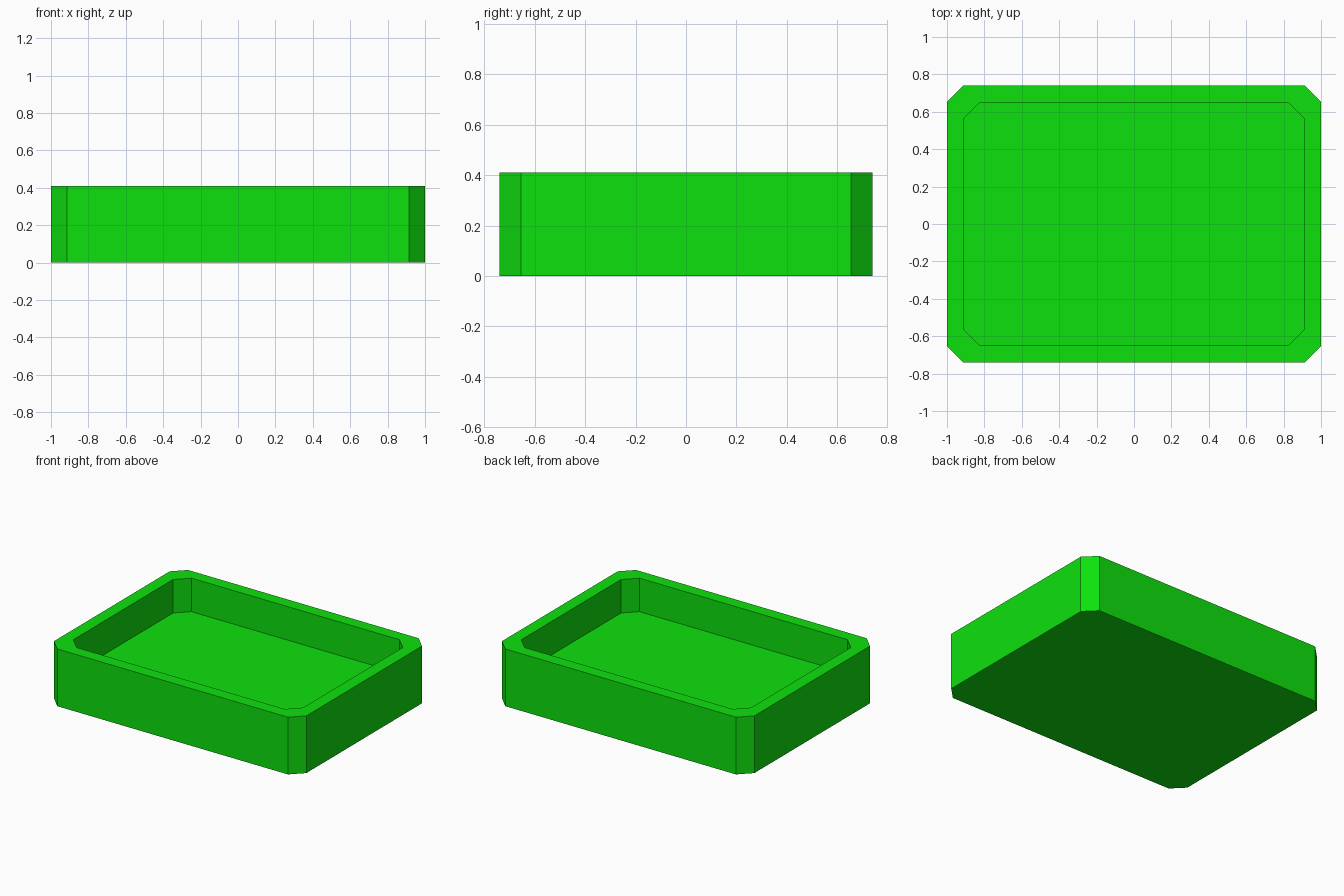
import bpy
import bmesh

cube = bpy.data.objects.get("Cube")
if cube:
    bpy.data.objects.remove(cube, do_unlink=True)

HEIGHT, FLOOR = 0.41, 0.17
HALF_X, HALF_Y = 1.0, 0.74
WALL, CHAMFER = 0.09, 0.086

green = bpy.data.materials.new("bright_green")
green.use_nodes = True
colour = (0.004, 0.75, 0.004, 1)
green.diffuse_color = colour
green.node_tree.nodes["Principled BSDF"].inputs["Base Color"].default_value = colour


def ring(bm, inset, z):
    """Rectangle with cut corners, counter-clockwise."""
    x, y, c = HALF_X - inset, HALF_Y - inset, CHAMFER
    points = [(x, y - c), (x - c, y), (c - x, y), (-x, y - c),
              (-x, c - y), (c - x, -y), (x - c, -y), (x, c - y)]
    return [bm.verts.new((px, py, z)) for px, py in points]


# Tray: outer wall, rim, inner wall, then floor and underside
bm = bmesh.new()
rings = [ring(bm, 0, 0), ring(bm, 0, HEIGHT),
         ring(bm, WALL, HEIGHT), ring(bm, WALL, FLOOR)]
for low, high in zip(rings, rings[1:]):
    for i in range(len(low)):
        j = (i + 1) % len(low)
        bm.faces.new((low[i], low[j], high[j], high[i]))
bm.faces.new(reversed(rings[0]))
bm.faces.new(rings[-1])

mesh = bpy.data.meshes.new("tray")
bm.to_mesh(mesh)
bm.free()
mesh.materials.append(green)
tray = bpy.data.objects.new("tray", mesh)
bpy.context.collection.objects.link(tray)
